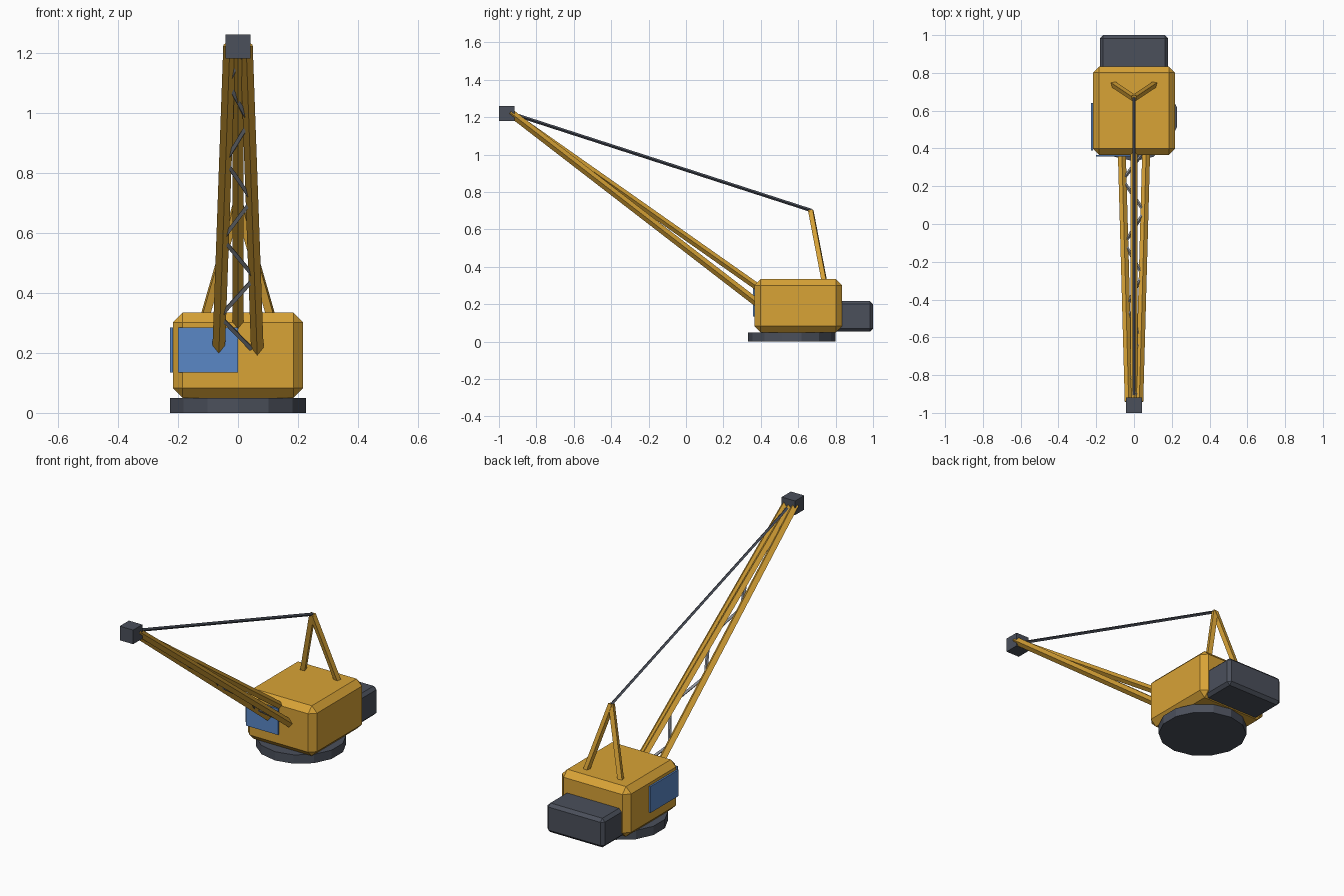
import bpy, bmesh
from mathutils import Vector, Matrix

if "Cube" in bpy.data.objects:
    bpy.data.objects.remove(bpy.data.objects["Cube"])


def material(name, rgb):
    m = bpy.data.materials.new(name)
    m.diffuse_color = (*rgb, 1)
    m.use_nodes = True
    m.node_tree.nodes["Principled BSDF"].inputs["Base Color"].default_value = m.diffuse_color
    return m


YELLOW = material("machine_yellow", (0.69, 0.366, 0.037))
DARK = material("dark_steel", (0.07, 0.08, 0.105))
GREY = material("lattice_grey", (0.26, 0.275, 0.305))
BLUE = material("window_blue", (0.102, 0.242, 0.565))


def finish(name, bm, mat):
    mesh = bpy.data.meshes.new(name)
    bmesh.ops.recalc_face_normals(bm, faces=bm.faces[:])
    bm.to_mesh(mesh)
    bm.free()
    mesh.materials.append(mat)
    ob = bpy.data.objects.new(name, mesh)
    bpy.context.collection.objects.link(ob)
    return ob


def box(name, lo, hi, mat, chamfer=0):
    lo, hi = Vector(lo), Vector(hi)
    bm = bmesh.new()
    bmesh.ops.create_cube(bm, size=1, matrix=Matrix.Translation((lo + hi) / 2)
                          @ Matrix.Diagonal((*(hi - lo), 1)))
    if chamfer:
        bmesh.ops.bevel(bm, geom=bm.edges[:], offset=chamfer, segments=1,
                        affect='EDGES', profile=0.5)
    return finish(name, bm, mat)


def add_bar(bm, a, b, r):
    # four-sided bar standing on its edge, from a to b
    a, b = Vector(a), Vector(b)
    d = (b - a).normalized()
    side = d.cross(Vector((0, 0, 1))).normalized()
    up = side.cross(d)
    rot = Matrix((side, up, d)).transposed().to_4x4()
    bmesh.ops.create_cone(bm, cap_ends=True, segments=4, radius1=r, radius2=r,
                          depth=(b - a).length,
                          matrix=Matrix.Translation((a + b) / 2) @ rot)


def bar(name, a, b, r, mat):
    bm = bmesh.new()
    add_bar(bm, a, b, r)
    return finish(name, bm, mat)


# turntable
bm = bmesh.new()
bmesh.ops.create_cone(bm, cap_ends=True, segments=14, radius1=0.233, radius2=0.233,
                      depth=0.05, matrix=Matrix.Translation((0, 0.565, 0.025))
                      @ Matrix.Rotation(1.5707963, 4, 'Z'))
# keep a corner of the polygon pointing along y
if max(abs(v.co.x) for v in bm.verts) > 0.23:
    bmesh.ops.rotate(bm, verts=bm.verts[:], cent=(0, 0.565, 0),
                     matrix=Matrix.Rotation(1.5707963, 3, 'Z'))
finish("turntable", bm, DARK)

# house and counterweight
box("machine_house", (-0.217, 0.366, 0.05), (0.217, 0.834, 0.334), YELLOW, 0.033)
box("counterweight", (-0.18, 0.79, 0.053), (0.18, 1.0, 0.218), DARK, 0.017)

# cab windows
box("front_window", (-0.2, 0.357, 0.135), (0.0, 0.3665, 0.284), BLUE)
box("side_window", (-0.2265, 0.39, 0.135), (-0.2168, 0.64, 0.284), BLUE)

# boom chords: two below, one above
foot, tip = Vector((0.065, 0.4, 0.192)), Vector((0.028, -0.94, 1.225))
flip = Vector((-1, 1, 1))
bar("boom_chord_right", foot, tip, 0.021, YELLOW)
bar("boom_chord_left", foot * flip, tip * flip, 0.021, YELLOW)
bar("boom_chord_top", (0, 0.4, 0.28), (0, -0.94, 1.222), 0.019, YELLOW)

# zigzag lacing between the lower chords
bm = bmesh.new()
N = 8
pts = []
for i in range(N + 1):
    p = foot.lerp(tip, i / N)
    pts.append(p if i % 2 == 0 else p * flip)
for a, b in zip(pts, pts[1:]):
    add_bar(bm, a, b, 0.009)
finish("boom_lacing", bm, GREY)

# boom head
box("boom_head", (-0.042, -1.0, 1.18), (0.042, -0.918, 1.26), DARK)

# A-frame mast and stay cable
for name, s in (("mast_leg_left", -1), ("mast_leg_right", 1)):
    bar(name, (s * 0.113, 0.742, 0.31), (0, 0.667, 0.702), 0.018, YELLOW)
bar("stay_cable", (0, 0.668, 0.702), (0, -0.94, 1.222), 0.009, DARK)
